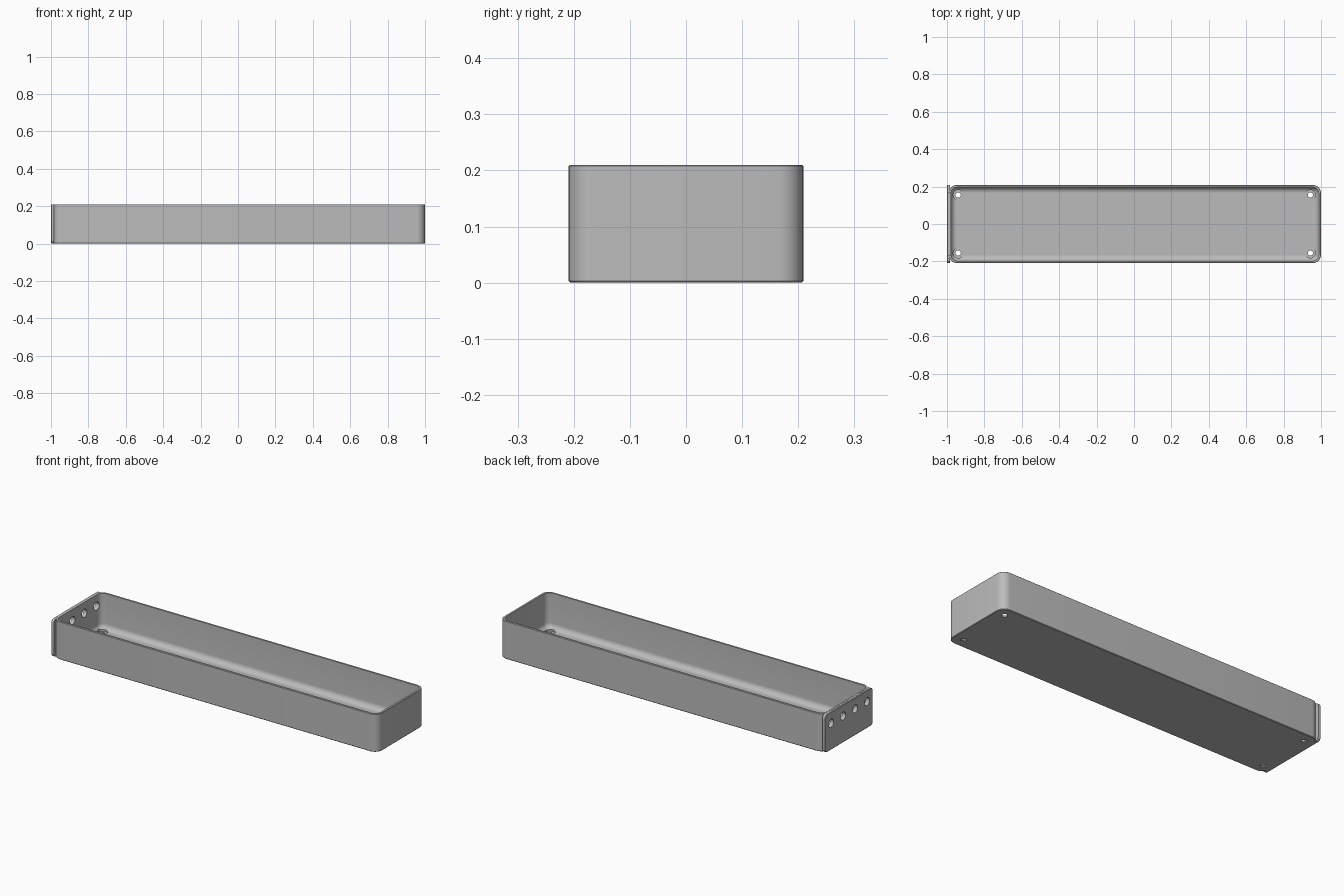
import bpy, bmesh, math
from mathutils import Matrix

cube = bpy.data.objects.get("Cube")
if cube:
    bpy.data.objects.remove(cube, do_unlink=True)

grey = bpy.data.materials.new("plain grey")
grey.use_nodes = True
colour = (0.5, 0.5, 0.5, 1)
grey.diffuse_color = colour
grey.node_tree.nodes["Principled BSDF"].inputs["Base Color"].default_value = colour

X0, X1, HALF_Y, HEIGHT = -0.99, 1.0, 0.209, 0.21
WALL, FLOOR, FILLET, CORNER = 0.012, 0.014, 0.03, 0.045


def rounded_rect(cx, cy, hx, hy, r, steps=8):
    """Counter-clockwise outline with round corners."""
    pts = []
    for k, (sx, sy) in enumerate([(1, 1), (-1, 1), (-1, -1), (1, -1)]):
        for i in range(steps + 1):
            a = math.pi / 2 * (k + i / steps)
            pts.append((cx + sx * (hx - r) + r * math.cos(a),
                        cy + sy * (hy - r) + r * math.sin(a)))
    return pts


def loft(name, cx, cy, hx, hy, r, profile, matrix=Matrix()):
    """Skin stacked rounded outlines given as (inset, height) and cap both ends."""
    bm = bmesh.new()
    rings = []
    for inset, z in profile:
        outline = rounded_rect(cx, cy, hx - inset, hy - inset, max(r - inset, 0.002))
        rings.append([bm.verts.new((x, y, z)) for x, y in outline])
    n = len(rings[0])
    for a, b in zip(rings, rings[1:]):
        for i in range(n):
            j = (i + 1) % n
            bm.faces.new((a[i], a[j], b[j], b[i]))
    bm.faces.new(rings[0][::-1])
    bm.faces.new(rings[-1])
    bmesh.ops.recalc_face_normals(bm, faces=bm.faces)
    bm.transform(matrix)
    return make_object(name, bm)


def make_object(name, bm):
    mesh = bpy.data.meshes.new(name)
    bm.to_mesh(mesh)
    bm.free()
    mesh.materials.append(grey)
    obj = bpy.data.objects.new(name, mesh)
    bpy.context.collection.objects.link(obj)
    return obj


def add_cylinder(bm, centre, r1, r2, depth, along_x=False):
    turn = Matrix.Rotation(math.pi / 2, 4, "Y") if along_x else Matrix()
    bmesh.ops.create_cone(bm, cap_ends=True, segments=32, radius1=r1, radius2=r2,
                          depth=depth, matrix=Matrix.Translation(centre) @ turn)


def cut(obj, cutter):
    mod = obj.modifiers.new("holes", "BOOLEAN")
    mod.operation, mod.solver, mod.object = "DIFFERENCE", "EXACT", cutter
    bpy.context.view_layer.objects.active = obj
    bpy.ops.object.modifier_apply(modifier=mod.name)


# Open tray: outer wall, rim, inner wall, floor fillet
profile = [(0.003, 0), (0, 0.003), (0, HEIGHT - 0.002), (0.002, HEIGHT), (WALL, HEIGHT)]
for i in range(9):
    a = math.pi / 2 * i / 8
    profile.append((WALL + FILLET * (1 - math.cos(a)), FLOOR + FILLET * (1 - math.sin(a))))
tray = loft("tray", (X0 + X1) / 2, 0, (X1 - X0) / 2, HALF_Y, CORNER, profile)

# End plate standing against the -x wall
turn = Matrix(((0, 0, 1, 0), (1, 0, 0, 0), (0, 1, 0, 0), (0, 0, 0, 1)))
plate = loft("end_plate", 0, 0.105, 0.209, 0.1045, 0.02,
             [(0.003, -1), (0, -0.997), (0, -0.983)], turn)

# Screw holes through the floor, then their wider seats
for name, radius, z, depth in [("floor_hole_cutter", 0.014, 0, 0.1),
                               ("floor_seat_cutter", 0.027, 0.057, 0.1)]:
    bm = bmesh.new()
    for x in (-0.94, 0.943):
        for y in (-0.155, 0.155):
            add_cylinder(bm, (x, y, z), radius, radius, depth)
    cutter = make_object(name, bm)
    cut(tray, cutter)
    bpy.data.objects.remove(cutter, do_unlink=True)

# Row of four holes through the plate and the wall behind it
bm = bmesh.new()
for i in range(4):
    add_cylinder(bm, (-0.985, -0.157 + i * 0.1047, 0.148), 0.022, 0.022, 0.08, True)
cutter = make_object("end_hole_cutter", bm)
for part in (tray, plate):
    cut(part, cutter)
bpy.data.objects.remove(cutter, do_unlink=True)

for part in (tray, plate):
    bpy.ops.object.select_all(action="DESELECT")
    part.select_set(True)
    bpy.context.view_layer.objects.active = part
    bpy.ops.object.shade_smooth_by_angle(angle=math.radians(30))
